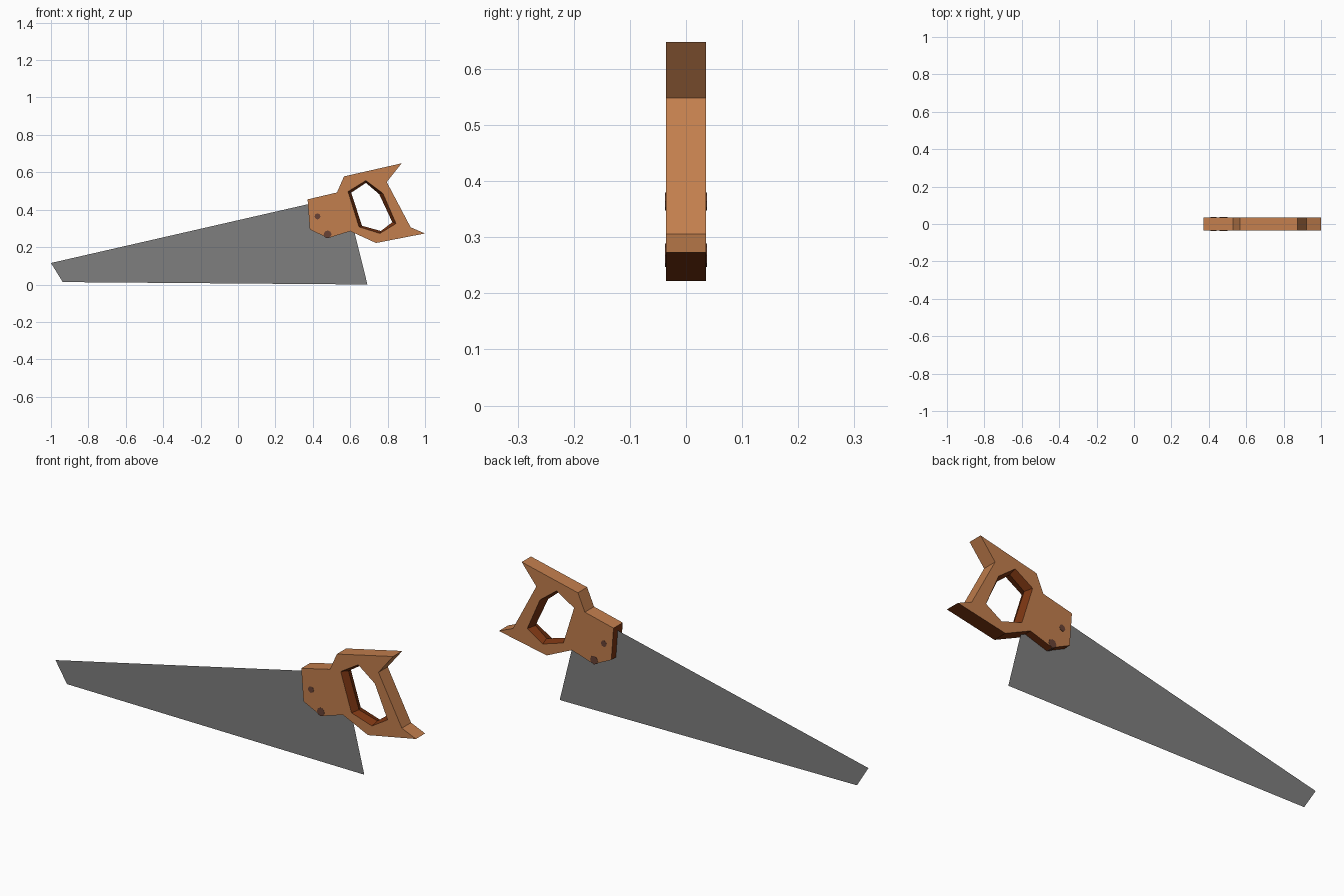
import bpy, bmesh, math
from mathutils import Vector

if "Cube" in bpy.data.objects:
    bpy.data.objects.remove(bpy.data.objects["Cube"])


def material(name, rgb):
    m = bpy.data.materials.new(name)
    m.diffuse_color = (*rgb, 1)
    m.use_nodes = True
    m.node_tree.nodes["Principled BSDF"].inputs["Base Color"].default_value = m.diffuse_color
    return m


wood = material("orange wood", (0.54, 0.21, 0.075))
dark = material("dark brown wood", (0.2, 0.036, 0.006))
steel = material("grey steel", (0.21, 0.21, 0.21))
rivet = material("brown rivet", (0.14, 0.055, 0.035))


def add_object(name, bm, mats):
    me = bpy.data.meshes.new(name)
    bm.to_mesh(me)
    bm.free()
    ob = bpy.data.objects.new(name, me)
    for m in mats:
        me.materials.append(m)
    bpy.context.collection.objects.link(ob)
    return ob


def loop(bm, pts, y):
    return [bm.verts.new((x, y, z)) for x, z in pts]


def ring_edges(bm, vs):
    return [bm.edges.new((vs[i - 1], vs[i])) for i in range(len(vs))]


def bridge(bm, a, b, mat_rule):
    for i in range(len(a)):
        f = bm.faces.new((a[i - 1], a[i], b[i], b[i - 1]))
        f.material_index = mat_rule((i - 1) % len(a))


# Blade: a flat sheet, tucked into the handle
bm = bmesh.new()
bm.faces.new(loop(bm, [(-1, 0.115), (-0.937, 0.013), (0.692, 0), (0.625, 0.27),
                       (0.61, 0.33), (0.56, 0.45), (0.5, 0.458)], 0))
add_object("blade", bm, [steel])

# Handle: outline with a grip hole that narrows towards the middle
T = 0.036
outline = [(0.372, 0.455), (0.529, 0.492), (0.567, 0.578), (0.875, 0.648),
           (0.795, 0.548), (0.923, 0.306), (1.0, 0.273), (0.738, 0.222),
           (0.6, 0.285), (0.481, 0.248), (0.384, 0.294)]
hole = [(0.588, 0.497), (0.684, 0.556), (0.775, 0.487),
        (0.845, 0.326), (0.759, 0.273), (0.647, 0.308)]
throat = [(0.605, 0.491), (0.684, 0.543), (0.755, 0.483),
          (0.825, 0.333), (0.764, 0.286), (0.663, 0.314)]
bm = bmesh.new()
outer, inner = [], []
for y in (-T, T):
    o, h = loop(bm, outline, y), loop(bm, hole, y)
    bmesh.ops.triangle_fill(bm, use_beauty=True,
                            edges=ring_edges(bm, o) + ring_edges(bm, h))
    outer.append(o)
    inner.append(h)
# the underside and nose are dark, from the lower horn round to the nose top
bridge(bm, outer[0], outer[1], lambda i: 1 if i >= 6 else 0)
mid = loop(bm, throat, 0)
bridge(bm, inner[0], mid, lambda i: 1)
bridge(bm, mid, inner[1], lambda i: 1)
bmesh.ops.recalc_face_normals(bm, faces=bm.faces)
add_object("handle", bm, [wood, dark])

# Rivets through the handle, just proud of both sides
for name, x, z, r in (("upper_rivet", 0.425, 0.364, 0.016),
                      ("lower_rivet", 0.479, 0.268, 0.021)):
    bpy.ops.mesh.primitive_cylinder_add(vertices=8, radius=r, depth=2 * T + 0.002,
                                        location=(x, 0, z),
                                        rotation=(math.pi / 2, 0, 0))
    ob = bpy.context.object
    ob.name = name
    ob.data.materials.append(rivet)
